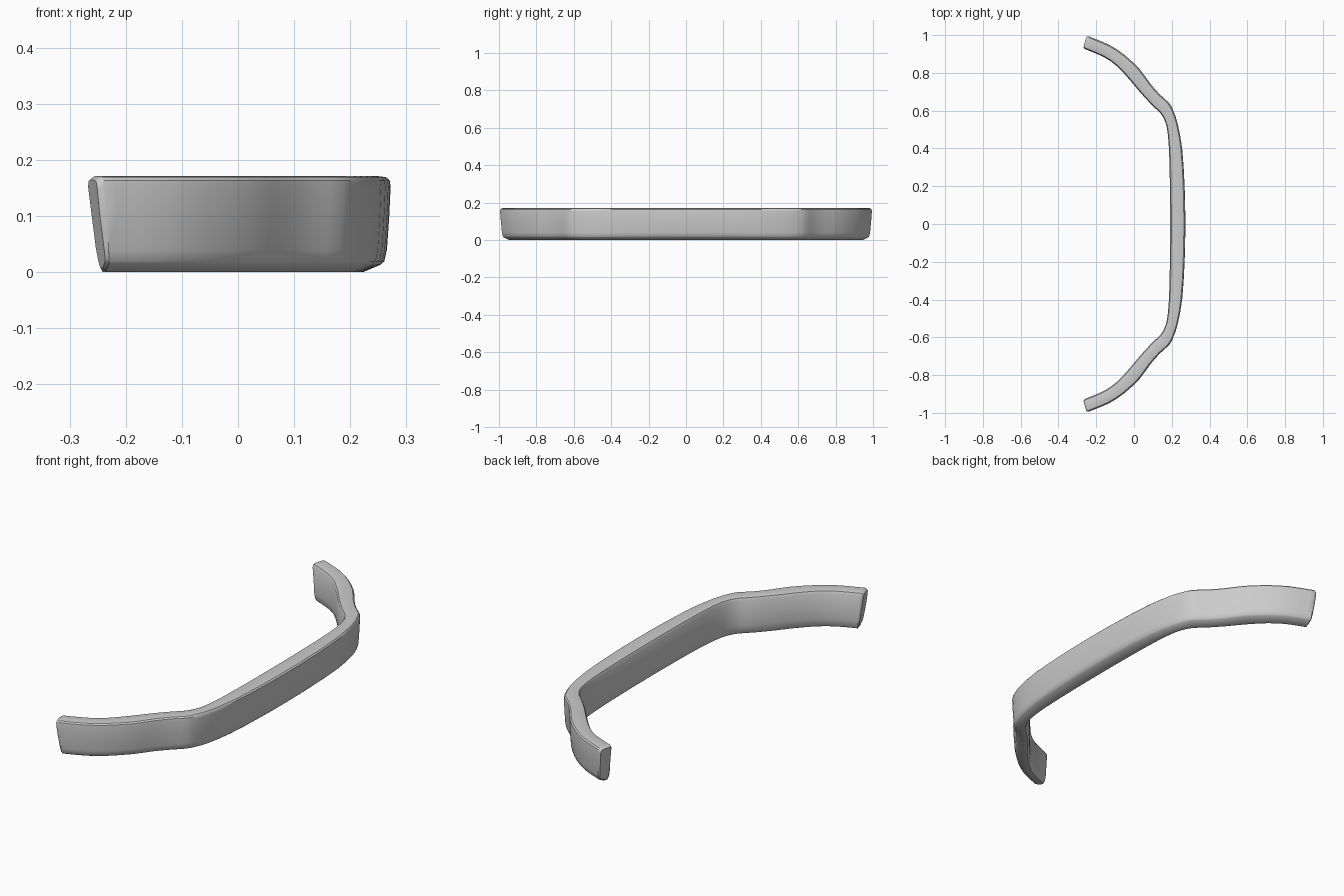
import bpy, bmesh
from mathutils import Vector

if "Cube" in bpy.data.objects:
    bpy.data.objects.remove(bpy.data.objects["Cube"])

# Half path seen from above: (outer x, outer y, inner x, inner y), centre to tip
path = [
    (.272, 0, .191, 0), (.268, .2, .190, .2), (.255, .4, .185, .4),
    (.231, .53, .172, .52), (.210, .595, .145, .58), (.187, .64, .115, .61),
    (.137, .685, .080, .645), (.085, .745, .030, .70), (.030, .82, -.022, .762),
    (-.05, .895, -.09, .835), (-.13, .948, -.158, .883), (-.218, .985, -.239, .918),
    (-.248, .998, -.268, .929),
]
# Cross-section: (0 = inner edge .. 1 = outer edge, height)
section = [
    (.15, 0), (.4, 0), (.78, .013), (.86, .019), (.92, .04), (.97, .10), (1, .152),
    (.98, .163), (.90, .169), (.70, .171), (.25, .171), (.08, .168), (0, .157),
    (0, .04), (.04, .013),
]


def spline(p, i, t):
    """Smooth interpolation between path stations."""
    a, b, c, d = (p[max(0, min(len(p) - 1, k))] for k in (i - 1, i, i + 1, i + 2))
    if i == 0:
        a = (c[0], -c[1], c[2], -c[3])
    return [.5 * (2 * q + (r - o) * t + (2 * o - 5 * q + 4 * r - s) * t * t
                  + (3 * q - o - 3 * r + s) * t ** 3) for o, q, r, s in zip(a, b, c, d)]


stations = [spline(path, i, t) for i in range(len(path) - 1) for t in (0, .5)]
stations.append(path[-1])
n_st = len(stations)
tip_dir = Vector((-.92, .39, 0))


def ring(st, lean=0.0, shrink=0.0, push=0.0):
    """One cross-section; lean pulls its lower part back from the tip."""
    out = []
    for u, z in section:
        slant = lean * max(0.0, 1 - z / .17) ** 1.3
        u = .5 + (u - .5) * (1 - shrink)
        z = .088 + (z - .088) * (1 - shrink * .4)
        p = Vector((st[2] + (st[0] - st[2]) * u, st[3] + (st[1] - st[3]) * u, z))
        out.append(p + tip_dir * (push - slant))
    return out


half = [ring(s, .022 * max(0, (k - n_st + 4) / 3)) for k, s in enumerate(stations)]
half[-1] = ring(stations[-1], .022, .05, -.005)
half.append(ring(stations[-1], .022, .2, .002))     # rounded tip
mirrored = [[Vector((p.x, -p.y, p.z)) for p in r] for r in reversed(half[1:])]

# Curved bar
bm = bmesh.new()
rings = [[bm.verts.new(p) for p in r] for r in mirrored + half]
n = len(section)
for a, b in zip(rings, rings[1:]):
    for j in range(n):
        bm.faces.new((a[j], a[(j + 1) % n], b[(j + 1) % n], b[j]))
bm.faces.new(rings[0])
bm.faces.new(rings[-1])
bmesh.ops.recalc_face_normals(bm, faces=bm.faces)
mesh = bpy.data.meshes.new("bumper_bar")
bm.to_mesh(mesh)
bm.free()
bar = bpy.data.objects.new("bumper_bar", mesh)
bpy.context.collection.objects.link(bar)
bpy.context.view_layer.objects.active = bar
bar.select_set(True)
bpy.ops.object.shade_smooth_by_angle(angle=.6)
